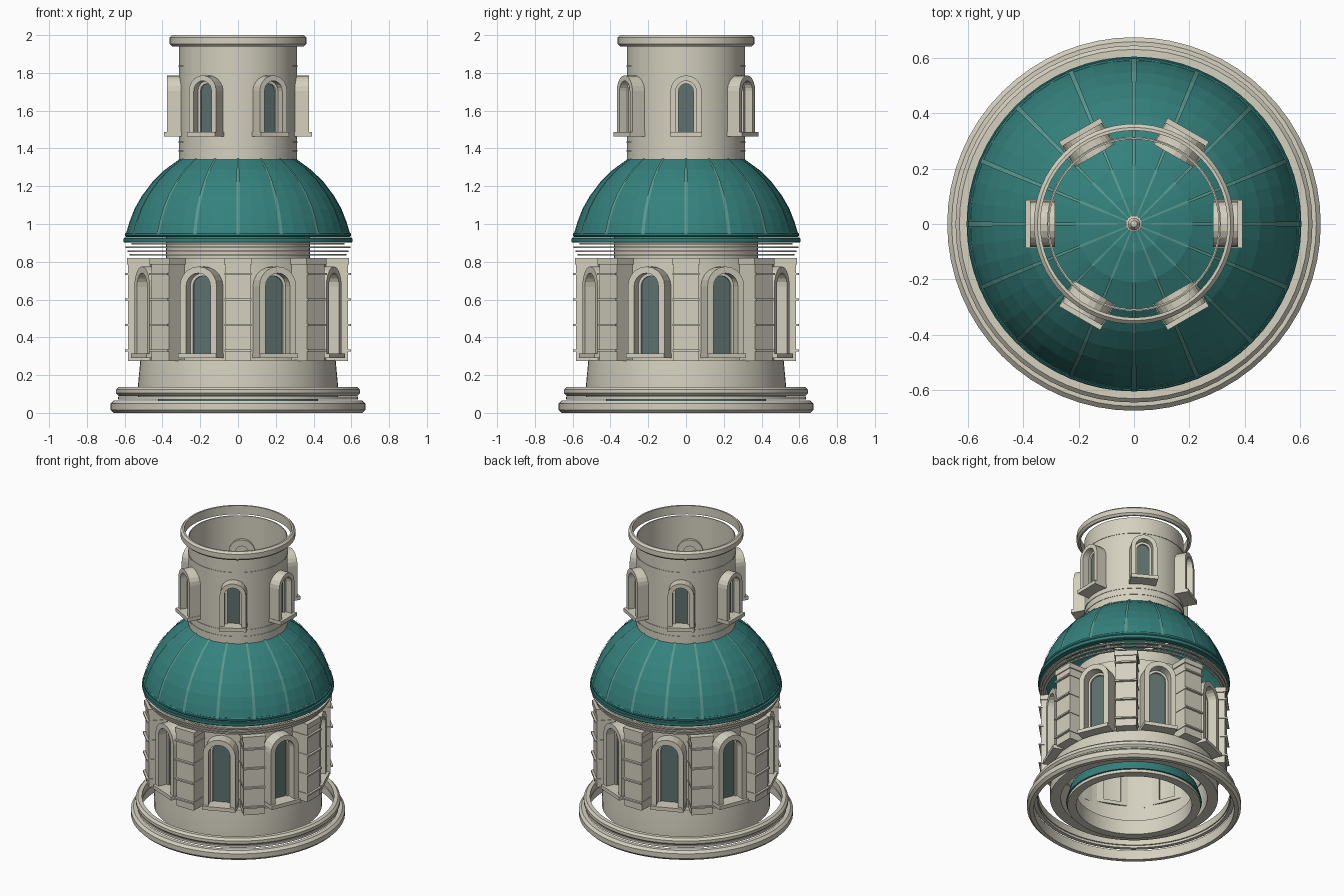
import bpy, bmesh, math
from mathutils import Matrix

old = bpy.data.objects.get("Cube")
if old:
    bpy.data.objects.remove(old, do_unlink=True)


def material(name, rgb):
    m = bpy.data.materials.new(name)
    m.use_nodes = True
    m.diffuse_color = (*rgb, 1)
    m.node_tree.nodes["Principled BSDF"].inputs["Base Color"].default_value = (*rgb, 1)
    return m


STONE = material("pale stone", (0.66, 0.635, 0.525))
COPPER = material("teal copper", (0.035, 0.22, 0.205))
RIB = material("light copper", (0.1, 0.32, 0.28))
GLASS = material("dark glass", (0.11, 0.165, 0.15))


def finish(name, bm, mat, smooth=False):
    bmesh.ops.recalc_face_normals(bm, faces=bm.faces)
    me = bpy.data.meshes.new(name)
    bm.to_mesh(me)
    bm.free()
    me.materials.append(mat)
    ob = bpy.data.objects.new(name, me)
    bpy.context.collection.objects.link(ob)
    if smooth:
        bpy.ops.object.select_all(action="DESELECT")
        ob.select_set(True)
        bpy.context.view_layer.objects.active = ob
        bpy.ops.object.shade_smooth_by_angle(angle=math.radians(25))
    return ob


def lathe(name, profile, mat, closed=True, steps=64, smooth=True):
    """Turn a (radius, height) profile about the vertical axis."""
    bm = bmesh.new()
    verts = [bm.verts.new((r, 0, z)) for r, z in profile]
    pairs = list(zip(verts, verts[1:] + verts[:1]))
    edges = [bm.edges.new(p) for p in (pairs if closed else pairs[:-1])]
    bmesh.ops.spin(bm, geom=verts + edges, cent=(0, 0, 0), axis=(0, 0, 1),
                   angle=math.tau, steps=steps, use_duplicate=False)
    bmesh.ops.remove_doubles(bm, verts=bm.verts, dist=1e-4)
    return finish(name, bm, mat, smooth)


def tube(name, r_in, r_out, z0, z1, mat, bevel=0.0):
    return lathe(name, [(r_in, z0), (r_out - bevel, z0), (r_out, z0 + bevel),
                        (r_out, z1 - bevel), (r_out - bevel, z1), (r_in, z1)]
                 if bevel else [(r_in, z0), (r_out, z0), (r_out, z1), (r_in, z1)], mat)


def box(bm, half, r0, r1, z0, z1):
    """Box in a bay frame: x outward, y sideways."""
    m = Matrix.Translation(((r0 + r1) / 2, 0, (z0 + z1) / 2)) @ Matrix.Diagonal((r1 - r0, 2 * half, z1 - z0, 1))
    bmesh.ops.create_cube(bm, size=1, matrix=m)


def arch(half, z0, top, n=10):
    spring = top - half
    arc = [(half * math.cos(math.pi * i / n), spring + half * math.sin(math.pi * i / n)) for i in range(n + 1)]
    return [(half, z0)] + arc + [(-half, z0)]


def arch_band(bm, outer, inner, r0, r1):
    loops = [[bm.verts.new((r, y, z)) for y, z in path]
             for path, r in ((outer, r0), (outer, r1), (inner, r1), (inner, r0))]
    for a, b in zip(loops, loops[1:] + loops[:1]):
        for i in range(len(a) - 1):
            bm.faces.new((a[i], a[i + 1], b[i + 1], b[i]))
    for end in (0, -1):
        bm.faces.new([loop[end] for loop in loops])


def around(name, build, count, start, mat):
    for i in range(count):
        bm = bmesh.new()
        build(bm)
        bm.transform(Matrix.Rotation(start + math.tau * i / count, 4, "Z"))
        finish(f"{name}_{i + 1}", bm, mat)


def windows(name, count, start, half, open_half, pane_half, z0, top, r0, r1, glass_r):
    """Deep arched surround, a slim inner frame, a pane and a sill."""
    opening = arch(open_half, z0, top - half + open_half)
    light = arch(pane_half, z0, top - half + pane_half)

    def frame(bm):
        arch_band(bm, arch(half, z0, top), opening, r0, r1)
        arch_band(bm, opening, light, r0, glass_r + 0.012)
        box(bm, half + 0.003, r0, r1 + 0.018, z0, z0 + 0.025)

    def pane(bm):
        bm.faces.new([bm.verts.new((glass_r, y, z)) for y, z in light])

    around(name + "_frame", frame, count, start, STONE)
    around(name + "_pane", pane, count, start, GLASS)


# Base mouldings
tube("base_ring_lower", 0.632, 0.675, 0, 0.065, STONE, 0.016)
tube("base_ring_middle", 0.61, 0.635, 0.072, 0.088, STONE)
tube("base_ring_upper", 0.605, 0.645, 0.09, 0.138, STONE, 0.014)

# Drum wall on its tapered plinth
lathe("drum_wall", [(0.53, 0.08), (0.53, 0.14), (0.517, 0.28), (0.472, 0.28), (0.472, 0.82),
                    (0.462, 0.82), (0.462, 0.08)], STONE)
tube("drum_neck", 0.368, 0.38, 0.80, 0.95, STONE)

# Small copper collar on a stone ring inside the foot of the drum
tube("foot_ring", 0.365, 0.42, 0.03, 0.05, STONE)
tube("foot_liner", 0.365, 0.385, 0.05, 0.13, STONE)
lathe("foot_copper_collar", [(0.39, 0.052), (0.428, 0.052), (0.405, 0.13), (0.39, 0.13)], COPPER)

windows("drum_window", 8, math.pi / 8, 0.105, 0.07, 0.055, 0.29, 0.775, 0.45, 0.55, 0.478)


# Banded pilasters between the windows
def pilaster(bm):
    box(bm, 0.067, 0.46, 0.582, 0.275, 0.785)
    box(bm, 0.074, 0.46, 0.588, 0.785, 0.82)
    for k in range(4):
        z = 0.33 + 0.135 * k
        box(bm, 0.071, 0.46, 0.597, z - 0.005, z + 0.005)


around("pilaster", pilaster, 8, 0, STONE)

# Thin entablature rings under the eaves
for k, r in enumerate((0.575, 0.585, 0.595, 0.565)):
    z = 0.832 + 0.02 * k
    tube(f"entablature_ring_{k + 1}", r - 0.016, r, z, z + 0.008, STONE)

# Copper dome
tube("eave_ring_lower", 0.575, 0.605, 0.902, 0.928, COPPER, 0.004)
tube("eave_ring_upper", 0.57, 0.598, 0.932, 0.955, COPPER, 0.006)
DOME = [(0.594, 0.945), (0.575, 1.01), (0.548, 1.08), (0.508, 1.15), (0.455, 1.22), (0.39, 1.285),
        (0.31, 1.343), (0.21, 1.388), (0.1, 1.415), (0.01, 1.422)]
lathe("dome", DOME + [(0, 1.422)], COPPER, closed=False, steps=48, smooth=False)


# Raised seams, narrowing towards the crown
def dome_rib(bm):
    rows = [[bm.verts.new((r + 0.004, side * (0.002 + 0.012 * r), z + 0.004)) for side in (-1, 1)]
            for r, z in DOME]
    for p, q in zip(rows, rows[1:]):
        bm.faces.new((p[0], p[1], q[1], q[0]))


around("dome_rib", dome_rib, 16, 0, RIB)
lathe("finial", [(0, 1.41), (0.03, 1.41), (0.03, 1.43), (0.015, 1.44), (0.022, 1.46), (0.012, 1.48), (0, 1.485)],
      STONE, closed=False, steps=16)

# Lantern, open at the top
tube("lantern_wall", 0.306, 0.312, 1.33, 1.945, STONE)
for k, z in enumerate((1.385, 1.43, 1.83)):
    tube(f"lantern_band_{k + 1}", 0.308, 0.315, z, z + 0.008, STONE)
windows("lantern_window", 6, 0, 0.083, 0.054, 0.039, 1.462, 1.787, 0.285, 0.375, 0.318)
tube("lantern_rim", 0.338, 0.362, 1.94, 2.0, STONE, 0.013)
